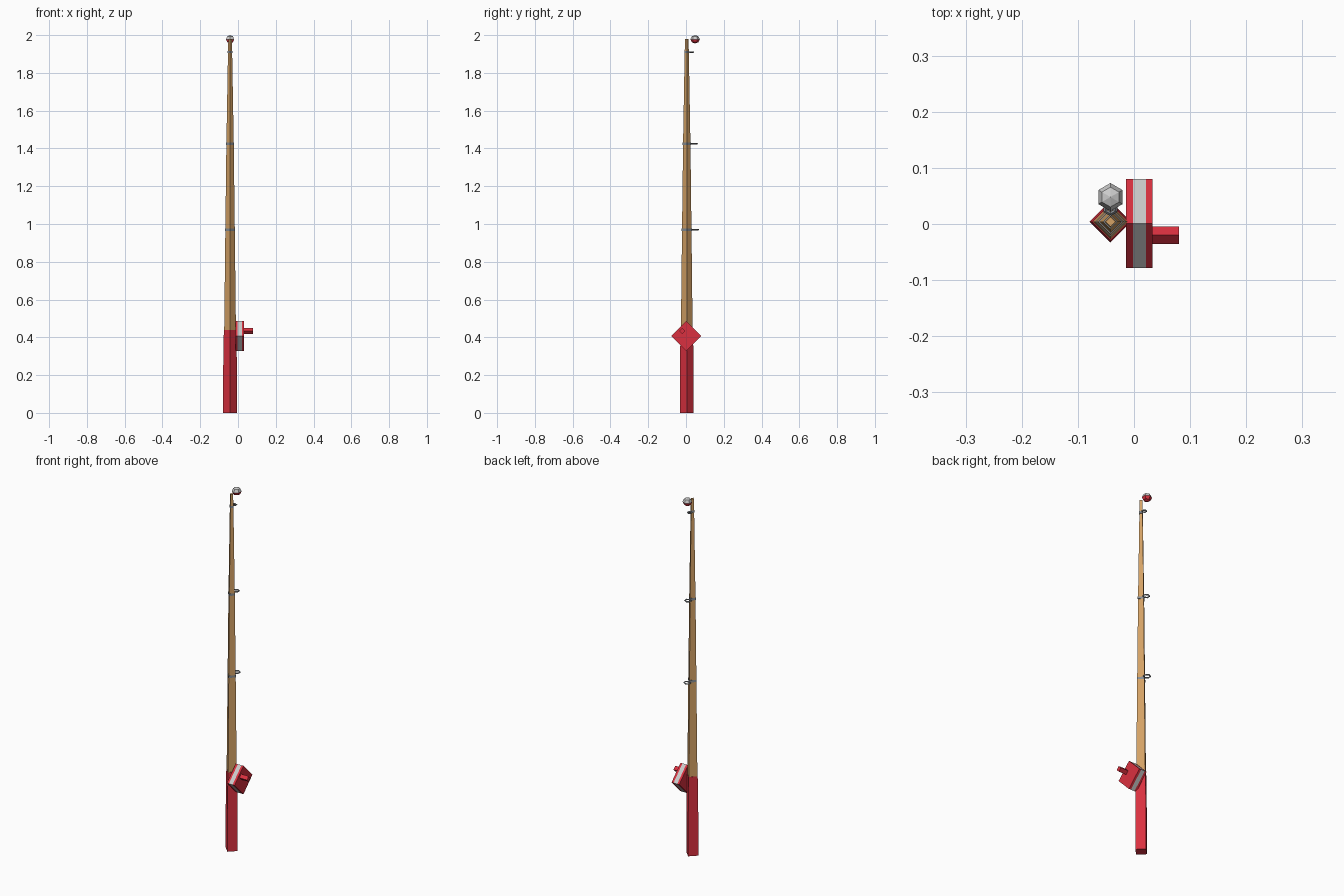
import bpy, bmesh, math
from mathutils import Vector, Matrix

if "Cube" in bpy.data.objects:
    bpy.data.objects.remove(bpy.data.objects["Cube"])

X, Y = -0.042, 0.004   # rod axis

def material(name, rgb):
    m = bpy.data.materials.new(name)
    m.diffuse_color = (*rgb, 1)
    m.use_nodes = True
    m.node_tree.nodes["Principled BSDF"].inputs["Base Color"].default_value = m.diffuse_color
    return m

RED = material("red", (0.7, 0.03, 0.05))
WOOD = material("wood", (0.66, 0.36, 0.13))
WHITE = material("white", (0.75, 0.75, 0.75))
DARK = material("steel", (0.25, 0.27, 0.29))

def lathe(name, profile, sides, loc, mat=None, axis='Z', turn=0.0):
    """Closed solid from (radius, height) pairs, with its axis along Z or X."""
    bm = bmesh.new()
    rings = [[bm.verts.new((r * math.cos(turn + math.tau * i / sides),
                            r * math.sin(turn + math.tau * i / sides), h))
              for i in range(sides)] for r, h in profile]
    for a, b in zip(rings, rings[1:]):
        for i in range(sides):
            j = (i + 1) % sides
            bm.faces.new((a[i], a[j], b[j], b[i]))
    bm.faces.new(rings[0][::-1])
    bm.faces.new(rings[-1])
    if axis == 'X':
        bm.transform(Matrix.Rotation(math.pi / 2, 4, 'Y'))
    bmesh.ops.remove_doubles(bm, verts=bm.verts, dist=1e-5)
    bmesh.ops.recalc_face_normals(bm, faces=bm.faces)
    me = bpy.data.meshes.new(name)
    bm.to_mesh(me)
    bm.free()
    ob = bpy.data.objects.new(name, me)
    ob.location = loc
    if mat:
        me.materials.append(mat)
    bpy.context.collection.objects.link(ob)
    return ob

# Grip and tapering four-sided pole
lathe("grip", [(0.037, 0), (0.037, 0.2), (0.033, 0.44)], 4, (X, Y, 0), RED)
lathe("pole", [(0.031, 0.44), (0.025, 0.97), (0.0195, 1.425), (0.011, 1.91), (0.009, 1.98)],
      4, (X, Y, 0), WOOD)

# Line guides: a collar round the pole and a thin flat ring behind it
for n, (z, collar, ring) in enumerate([(0.97, 0.027, 0.021), (1.425, 0.022, 0.020), (1.91, 0.013, 0.0145)]):
    lathe(f"guide_collar_{n}", [(collar, -0.006), (collar, 0.006)], 4, (X, Y, z), DARK)
    bpy.ops.mesh.primitive_torus_add(major_segments=6, minor_segments=4, major_radius=ring - 0.004,
                                     minor_radius=0.004, location=(X, Y + collar + ring - 0.003, z),
                                     rotation=(0, 0, math.pi / 2))
    guide = bpy.context.object
    guide.name = f"guide_ring_{n}"
    guide.data.materials.append(DARK)

# Reel: two red cheeks around a grey drum, with a crank knob
R = 0.079
for name, x0, x1, mat in [("reel_inner_cheek", -0.014, -0.002, RED), ("reel_drum", -0.002, 0.021, WHITE),
                          ("reel_outer_cheek", 0.021, 0.033, RED)]:
    lathe(name, [(R, x0), (R, x1)], 4, (0, 0.001, 0.407), mat, 'X')
lathe("reel_knob", [(0.0155, 0.033), (0.0155, 0.08)], 4, (0, -0.02, 0.433), RED, 'X')

# Float hanging behind the tip: white cap, red underside
B, C = 0.025, (X, 0.048, 1.978)
def arc(angles):
    return [(max(B * math.cos(math.radians(a)), 0.0005), 0.022 * math.sin(math.radians(a))) for a in angles]
lathe("float_top", arc([0, 45, 90]), 6, C, WHITE, turn=math.pi / 6)
lathe("float_bottom", arc([-90, -45, 0]), 6, C, RED, turn=math.pi / 6)
